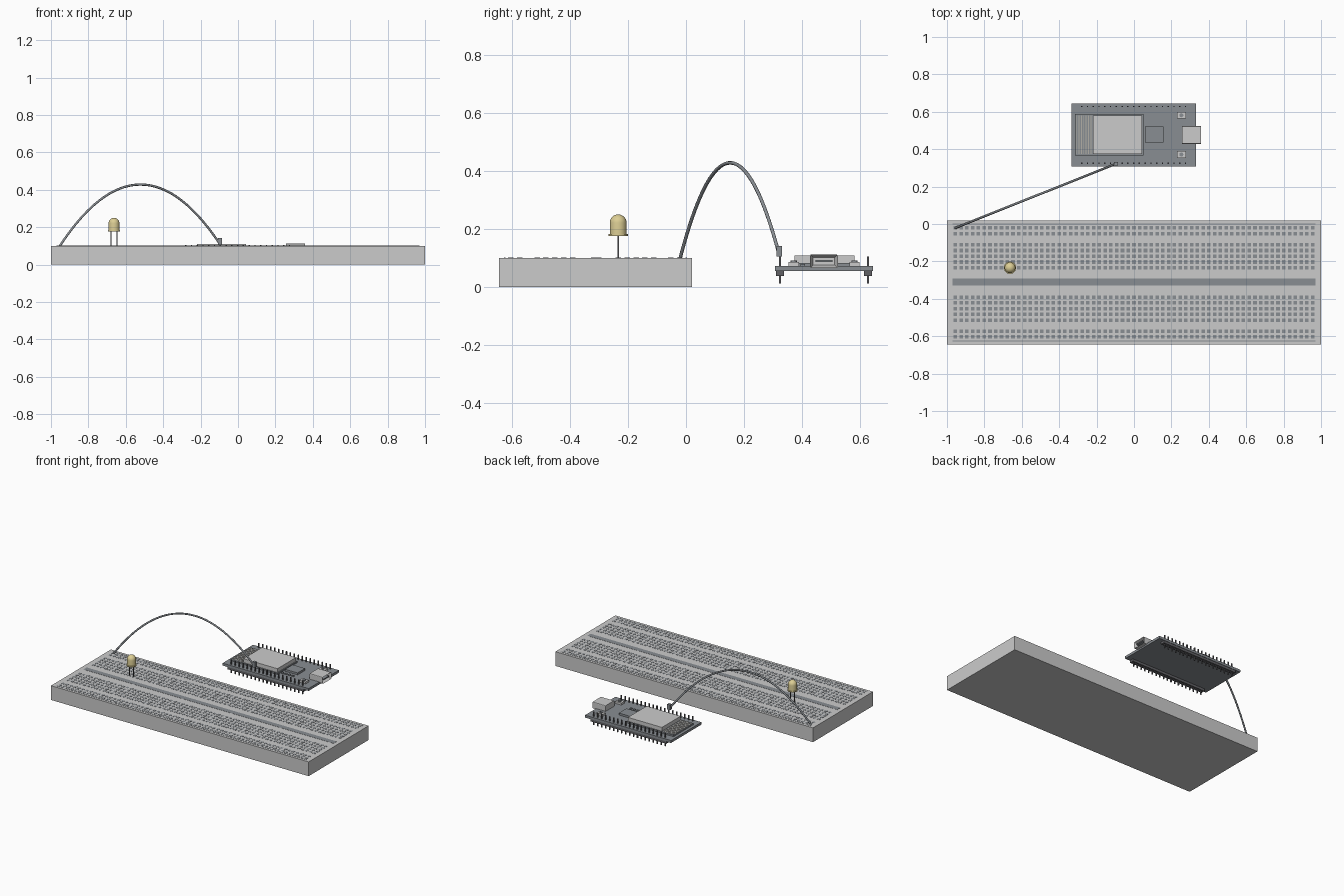
import bpy, bmesh, math
from mathutils import Matrix, Vector

if "Cube" in bpy.data.objects:
    bpy.data.objects.remove(bpy.data.objects["Cube"])


def material(name, r, g, b):
    m = bpy.data.materials.new(name)
    m.diffuse_color = (r, g, b, 1)
    m.use_nodes = True
    m.node_tree.nodes["Principled BSDF"].inputs["Base Color"].default_value = m.diffuse_color
    return m


DARK = material("dark", 0.25, 0.27, 0.29)
PIN = material("pin_dark", 0.12, 0.12, 0.13)
AMBER = material("amber", 0.72, 0.62, 0.3)
TRACE = material("trace", 0.45, 0.43, 0.38)


def add_box(bm, x0, x1, y0, y1, z0, z1):
    c = Vector(((x0 + x1) / 2, (y0 + y1) / 2, (z0 + z1) / 2))
    s = Matrix.Diagonal((x1 - x0, y1 - y0, z1 - z0, 1))
    bmesh.ops.create_cube(bm, size=1, matrix=Matrix.Translation(c) @ s)


def finish(bm, name, mat=None):
    me = bpy.data.meshes.new(name)
    bm.to_mesh(me)
    bm.free()
    ob = bpy.data.objects.new(name, me)
    bpy.context.collection.objects.link(ob)
    if mat:
        me.materials.append(mat)
    return ob


def boxes(name, items, mat=None):
    bm = bmesh.new()
    for it in items:
        add_box(bm, *it)
    return finish(bm, name, mat)


def centred(x, y, w, d, z0, z1):
    return (x - w / 2, x + w / 2, y - d / 2, y + d / 2, z0, z1)


def lathe(name, profile, x, y, mat=None, n=32):
    bm = bmesh.new()
    vs = [bm.verts.new((x + r, y, z)) for r, z in profile]
    es = [bm.edges.new(p) for p in zip(vs, vs[1:])]
    bmesh.ops.spin(bm, geom=vs + es, cent=(x, y, 0), axis=(0, 0, 1),
                   angle=2 * math.pi, steps=n)
    bmesh.ops.remove_doubles(bm, verts=bm.verts, dist=1e-5)
    bmesh.ops.recalc_face_normals(bm, faces=bm.faces)
    ob = finish(bm, name, mat)
    bpy.context.view_layer.objects.active = ob
    ob.select_set(True)
    bpy.ops.object.shade_smooth_by_angle(angle=math.radians(40))
    ob.select_set(False)
    return ob


# breadboard body, centre groove and rail lines
PITCH = 0.0308
BY = -0.3125
boxes("breadboard_body", [(-1, 1, -0.645, 0.02, 0, 0.1)])
boxes("centre_groove", [centred(0, BY + 0.003, 1.94, 0.036, 0.09, 0.101)], DARK)
boxes("rail_lines", [centred(0, BY + s * 0.313, 1.94, 0.006, 0.095, 0.101)
                     for s in (-1, 1)], DARK)

# contact holes: two rails of 2 rows and two blocks of 5 rows
offsets = [0.2915, 0.2607] + [0.0785 + i * PITCH for i in range(5)]
boxes("contact_holes", [centred((c - 31) * PITCH, BY + s * o, 0.019, 0.019, 0.095, 0.101)
                        for c in range(63) for o in offsets for s in (-1, 1)], DARK)

# indicator light: domed lens with flange and two legs
LX, LY = -0.663, -0.234
dome = [(0.029 * math.cos(a), 0.221 + 0.029 * math.sin(a))
        for a in [math.pi / 2 * i / 8 for i in range(9)]]
lathe("light_lens", [(0, 0.176), (0.033, 0.176), (0.033, 0.183), (0.029, 0.183)] + dome,
      LX, LY, AMBER)
boxes("light_legs", [centred(LX + s * PITCH / 2, LY, 0.006, 0.006, 0.095, 0.18)
                     for s in (-1, 1)], PIN)

# circuit board with header strips and pins
CY = 0.4765
boxes("circuit_board", [(-0.335, 0.332, 0.308, 0.645, 0.055, 0.072)], DARK)
boxes("header_strips", [centred(-0.002, CY + s * 0.152, 0.59, 0.028, 0.038, 0.056)
                        for s in (-1, 1)], PIN)
boxes("header_pins", [centred(-0.002 + (i - 9) * PITCH, CY + s * 0.152, 0.007, 0.007, 0.012, 0.105)
                      for i in range(19) for s in (-1, 1)], PIN)

# radio module: base, metal shield, antenna traces
boxes("module_base", [(-0.315, 0.05, 0.367, 0.588, 0.071, 0.082)], DARK)
boxes("module_shield", [(-0.22, 0.044, 0.374, 0.581, 0.08, 0.109)])
boxes("antenna_traces", [centred(-0.306 + i * 0.0125, CY, 0.005, 0.205, 0.08, 0.0835)
                         for i in range(7)], TRACE)

# chip and small components
boxes("processor_chip", [(0.06, 0.157, 0.436, 0.52, 0.071, 0.086)], DARK)
boxes("small_components", [centred(0.064 + i * 0.027, 0.403, 0.015, 0.014, 0.071, 0.079)
                           for i in range(4)], DARK)

# two push buttons
for s, side in ((-1, "front"), (1, "back")):
    boxes("button_base_" + side, [centred(0.253, CY + s * 0.105, 0.048, 0.036, 0.071, 0.086)])
    lathe("button_cap_" + side, [(0, 0.085), (0.011, 0.085), (0.011, 0.091), (0, 0.091)],
          0.253, CY + s * 0.105, DARK, 16)

# connector socket with recessed opening
bm = bmesh.new()
add_box(bm, 0.257, 0.358, 0.428, 0.524, 0.065, 0.112)
bmesh.ops.bevel(bm, geom=[e for e in bm.edges if abs(e.verts[0].co.x - e.verts[1].co.x) > 0.05],
                offset=0.005, segments=2, affect='EDGES', profile=0.5)
bm.normal_update()
mouth = max(bm.faces, key=lambda f: f.normal.x)
bmesh.ops.inset_region(bm, faces=[mouth], thickness=0.011, use_even_offset=True)
bmesh.ops.translate(bm, verts=mouth.verts, vec=(-0.03, 0, 0))
finish(bm, "port_socket")
boxes("port_tongue", [(0.32, 0.353, 0.447, 0.505, 0.085, 0.092)], DARK)

# jumper wire arching from the rail to a header pin, with plug
A, B = Vector((-0.955, -0.021, 0.096)), Vector((-0.097, 0.322, 0.11))
cu = bpy.data.curves.new("jumper_wire", 'CURVE')
cu.dimensions = '3D'
cu.bevel_depth = 0.0062
cu.bevel_resolution = 2
cu.use_fill_caps = True
sp = cu.splines.new('POLY')
N = 40
sp.points.add(N)
for i in range(N + 1):
    t = i / N
    p = A.lerp(B, t)
    sp.points[i].co = (p.x, p.y, p.z + 1.3 * t * (1 - t), 1)
sp.use_smooth = True
cu.materials.append(DARK)
bpy.context.collection.objects.link(bpy.data.objects.new("jumper_wire", cu))
boxes("wire_plug", [centred(-0.097, 0.322, 0.022, 0.02, 0.104, 0.141)], DARK)
